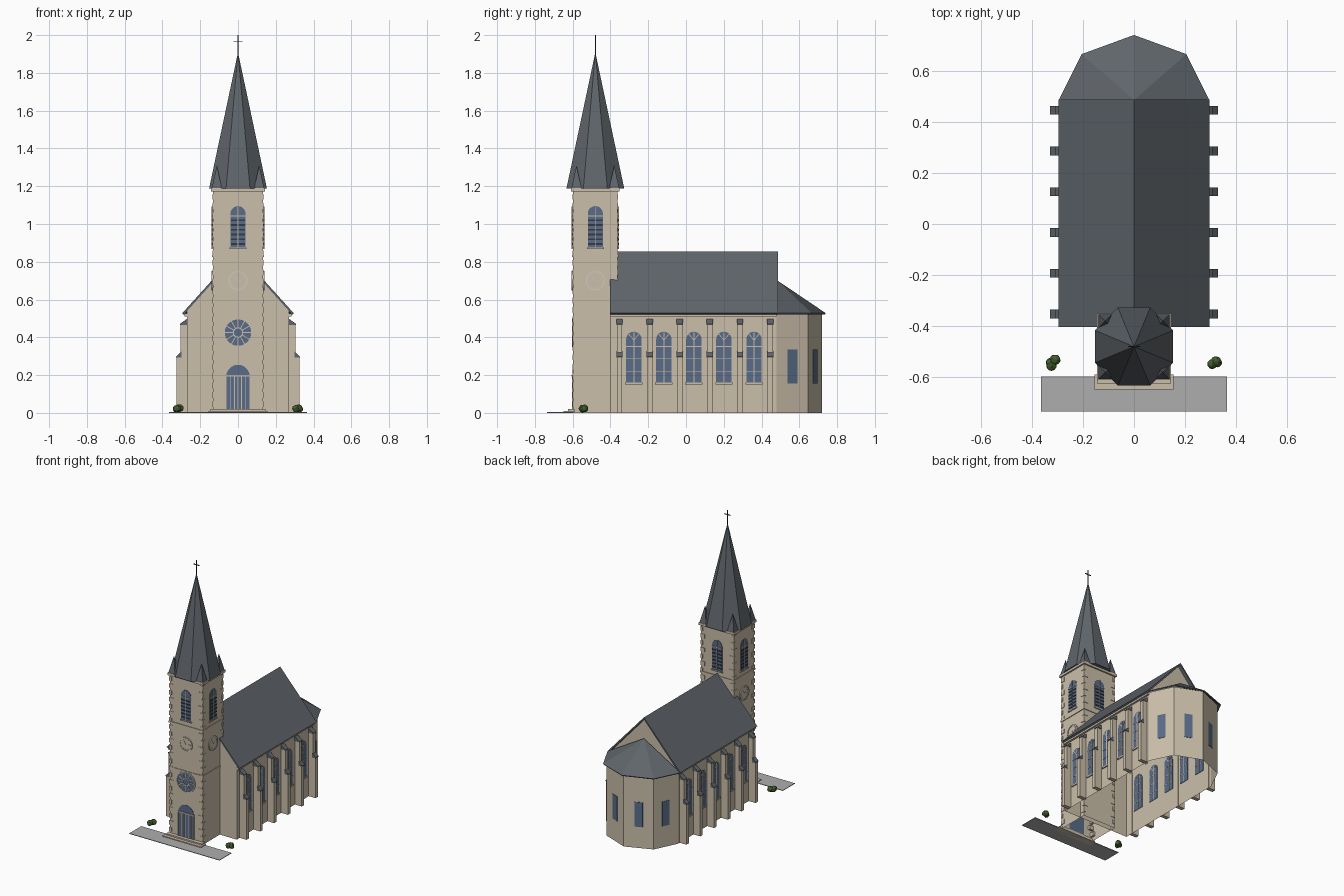
import bpy, bmesh, math, random
from mathutils import Matrix, Vector

if "Cube" in bpy.data.objects:
    bpy.data.objects.remove(bpy.data.objects["Cube"])

random.seed(3)


def mat(name, rgb):
    m = bpy.data.materials.new(name)
    m.diffuse_color = (*rgb, 1)
    m.use_nodes = True
    m.node_tree.nodes["Principled BSDF"].inputs["Base Color"].default_value = m.diffuse_color
    return m


STONE = mat("cream stone", (0.60, 0.52, 0.40))
SLATE = mat("grey slate", (0.115, 0.13, 0.145))
GLASS = mat("blue glass", (0.10, 0.15, 0.25))
PALE = mat("pale stone", (0.62, 0.57, 0.50))
PAVE = mat("grey paving", (0.42, 0.42, 0.42))
LEAF = mat("green leaf", (0.06, 0.11, 0.025))
IRON = mat("dark iron", (0.035, 0.04, 0.05))


def finish(name, bm, material, flip=True):
    if flip:
        bmesh.ops.recalc_face_normals(bm, faces=bm.faces)
    me = bpy.data.meshes.new(name)
    bm.to_mesh(me)
    bm.free()
    me.materials.append(material)
    ob = bpy.data.objects.new(name, me)
    bpy.context.collection.objects.link(ob)
    return ob


def box(bm, x0, x1, y0, y1, z0, z1):
    m = Matrix.Translation(((x0 + x1) / 2, (y0 + y1) / 2, (z0 + z1) / 2))
    bmesh.ops.create_cube(bm, size=1, matrix=m @ Matrix.Diagonal((x1 - x0, y1 - y0, z1 - z0, 1)))


def prism(bm, pts, frame, w0, w1):
    """Extrude a 2D outline (u, z) along the outward direction of a wall frame."""
    a = [bm.verts.new(frame @ Vector((u, w0, v))) for u, v in pts]
    b = [bm.verts.new(frame @ Vector((u, w1, v))) for u, v in pts]
    bm.faces.new(a)
    bm.faces.new(b[::-1])
    for i in range(len(a)):
        j = (i + 1) % len(a)
        bm.faces.new((a[i], b[i], b[j], a[j]))


def wall(x, y, nx, ny):
    """Frame at a wall point: u runs along the wall, w points outward."""
    n = Vector((nx, ny, 0)).normalized()
    return Matrix(((-n.y, n.x, 0, x), (n.x, n.y, 0, y), (0, 0, 1, 0), (0, 0, 0, 1)))


def rect(u0, u1, v0, v1):
    return [(u0, v0), (u1, v0), (u1, v1), (u0, v1)]


def arch(h, z0, z1, n=10):
    return [(-h, z0), (h, z0)] + [(h * math.cos(math.pi * i / n), z1 - h + h * math.sin(math.pi * i / n))
                                  for i in range(n + 1)]


def disc(r, zc, n=24):
    return [(r * math.cos(2 * math.pi * i / n), zc + r * math.sin(2 * math.pi * i / n)) for i in range(n)]


def ring(bm, r0, r1, zc, frame, w0, w1, n=24):
    a, b = disc(r0, zc, n), disc(r1, zc, n)
    for i in range(n):
        j = (i + 1) % n
        prism(bm, [a[i], b[i], b[j], a[j]], frame, w0, w1)


def bar(bm, zc, ang, r0, r1, h, frame, w0, w1):
    c, s = math.cos(ang), math.sin(ang)
    prism(bm, [(r * c - t * s, zc + r * s + t * c) for r, t in rect(r0, r1, -h, h)], frame, w0, w1)


# Nave and apse walls: one open-bottomed shell
outline = [(-.27, -.4), (.27, -.4), (.27, .48), (.19, .645), (0, .72), (-.19, .645), (-.27, .48)]
bm = bmesh.new()
lo = [bm.verts.new((x, y, 0)) for x, y in outline]
hi = [bm.verts.new((x, y, .53)) for x, y in outline]
for i in range(7):
    j = (i + 1) % 7
    bm.faces.new((lo[i], lo[j], hi[j], hi[i]))
finish("nave_walls", bm, STONE, False)

# Gable walls
bm = bmesh.new()
for y, s in ((-.4, 1), (.46, -1)):
    bm.faces.new([bm.verts.new((s * x, y, z)) for x, z in
                  ((-.27, .53), (.27, .53), (.27, .547), (0, .842), (-.27, .547))])
finish("gable_walls", bm, STONE, False)

# Roofs
bm = bmesh.new()
prism(bm, [(-.295, .528), (0, .854), (.295, .528), (.285, .522), (0, .84), (-.285, .522)],
      wall(0, 0, 0, 1), -.403, .487)
finish("nave_roof", bm, SLATE)
bm = bmesh.new()
eave = [(.295, .485), (.205, .665), (0, .74), (-.205, .665), (-.295, .485)]
apex = bm.verts.new((0, .485, .70))
rim = [bm.verts.new((x, y, .528)) for x, y in eave]
for a, b in zip(rim, rim[1:]):
    bm.faces.new((apex, a, b))
roof = finish("apse_roof", bm, SLATE, False)
mod = roof.modifiers.new("thickness", 'SOLIDIFY')
mod.thickness = .008

# Nave cornice, windows, tracery and buttresses on both sides
cor, win, tra, but, cap = (bmesh.new() for _ in range(5))
for s in (-1, 1):
    side = wall(s * .27, 0, s, 0)
    prism(cor, rect(-.4 * s, .48 * s, .51, .527), side, 0, .014)
    for i in range(5):
        f = wall(s * .27, -.276 + .159 * i, s, 0)
        prism(win, arch(.041, .16, .43), f, -.003, .003)
        prism(tra, rect(-.003, .003, .16, .425), f, -.004, .006)
        for z in (.22, .285, .35):
            prism(tra, rect(-.041, .041, z, z + .003), f, -.004, .005)
        for k in (-1, 1):
            bar(tra, .385, math.pi / 2 - k * .7, .0, .042, .002, f, -.004, .005)
        prism(cor, rect(-.046, .046, .15, .16), f, 0, .008)
    for i in range(6):
        y = -.352 + .1595 * i
        for x, z in ((.325, .295), (.305, .468)):
            inner = .27 if z > .4 else .30
            box(but, *sorted((s * .268, s * x)), y - .014, y + .014, 0, z)
            prism(cap, [(s * (x + .003), z - .003), (s * (x + .003), z + .003), (s * inner, z + .03),
                        (s * inner, z - .003)], wall(0, y, 0, -1), -.017, .017)
finish("nave_cornice", cor, STONE)
finish("buttresses", but, STONE)
finish("buttress_caps", cap, SLATE)

# Apse windows
for (x0, y0), (x1, y1) in zip(outline[2:6], outline[3:7]):
    f = wall((x0 + x1) / 2, (y0 + y1) / 2, y1 - y0, x0 - x1)
    prism(win, rect(-.028, .028, .155, .335), f, -.003, .003)
finish("nave_windows", win, GLASS)
finish("window_tracery", tra, STONE)

# Tower shaft: open at the bottom, with string courses, cornice and corner quoins
TX, TY, CY = .133, .118, -.48
bm = bmesh.new()
box(bm, -TX, TX, CY - TY, CY + TY, 0, 1.18)
bm.faces.ensure_lookup_table()
bmesh.ops.delete(bm, geom=[f for f in bm.faces if f.calc_center_median().z < .01], context='FACES')
finish("tower_shaft", bm, STONE)
bm = bmesh.new()
for z, h, o in ((.495, .01, .004), (.825, .012, .005), (1.172, .018, .011)):
    box(bm, -TX - o, TX + o, CY - TY - o, CY + TY + o, z, z + h)
finish("tower_courses", bm, STONE)
bm = bmesh.new()
for i in range(23):
    z = .03 + i * .05
    lx, ly = (.032, .016) if i % 2 else (.016, .032)
    for sx in (-1, 1):
        for sy in (-1, 1):
            xs = sorted((sx * (TX + .003), sx * (TX - lx)))
            ys = sorted((CY + sy * (TY + .003), CY + sy * (TY - ly)))
            box(bm, *xs, *ys, z, z + .03)
finish("tower_quoins", bm, STONE)

# Belfry openings with louvres on four faces
front = wall(0, CY - TY, 0, -1)
faces = [front, wall(TX, CY, 1, 0), wall(-TX, CY, -1, 0), wall(0, CY + TY, 0, 1)]
glass, lou, frame = bmesh.new(), bmesh.new(), bmesh.new()
for f in faces:
    prism(glass, arch(.04, .875, 1.095), f, -.002, .003)
    for i in range(6):
        prism(lou, rect(-.038, .038, .89 + .025 * i, .899 + .025 * i), f, 0, .006)
    prism(frame, rect(-.002, .002, .875, 1.093), f, 0, .007)
    prism(frame, rect(-.04, .04, 1.04, 1.045), f, 0, .007)
    prism(frame, rect(-.045, .045, .867, .875), f, 0, .008)

# Rose window and arched door
prism(glass, disc(.073, .425), front, -.002, .003)
ring(frame, .022, .028, .425, front, 0, .006)
ring(frame, .07, .076, .425, front, 0, .006)
for i in range(12):
    bar(frame, .425, i * math.pi / 6, .026, .072, .0022, front, 0, .005)
prism(glass, arch(.063, .02, .255), front, -.002, .003)
prism(frame, rect(-.066, .066, .192, .2), front, 0, .007)
for u in (-.063, -.038, -.019, 0, .019, .038, .063):
    prism(frame, rect(u - .002, u + .002, .02, .195), front, 0, .006)
finish("tower_glass", glass, GLASS)
finish("belfry_louvres", lou, IRON)
finish("tower_frames", frame, STONE)

# Clocks on the front and both sides
dial, hands = bmesh.new(), bmesh.new()
for f in faces[:3]:
    prism(dial, disc(.05, .70), f, 0, .004)
    ring(hands, .044, .052, .70, f, 0, .007)
    for i in range(12):
        bar(hands, .70, i * math.pi / 6, .034, .042, .0015, f, .003, .006)
    bar(hands, .70, .15, 0, .036, .0015, f, .003, .006)
    bar(hands, .70, 2.2, 0, .026, .0018, f, .003, .006)
finish("clock_dials", dial, STONE)
finish("clock_marks", hands, PALE)

# Octagonal spire and corner pinnacles
bm = bmesh.new()
R, Z0, Z1 = .153 / math.cos(math.pi / 8), 1.188, 1.9
bmesh.ops.create_cone(bm, cap_ends=True, segments=8, radius1=R, radius2=.002, depth=Z1 - Z0,
                      matrix=Matrix.Translation((0, CY, (Z0 + Z1) / 2)) @ Matrix.Rotation(math.pi / 8, 4, 'Z'))
finish("spire", bm, SLATE)
bm = bmesh.new()
for sx in (-1, 1):
    for sy in (-1, 1):
        bmesh.ops.create_cone(bm, cap_ends=True, segments=4, radius1=.038, radius2=0, depth=.122,
                              matrix=Matrix.Translation((sx * .112, CY + sy * .1, 1.249))
                              @ Matrix.Rotation(math.pi / 4, 4, 'Z'))
finish("pinnacles", bm, SLATE)

# Cross
bm = bmesh.new()
box(bm, -.0025, .0025, CY - .0025, CY + .0025, 1.89, 2.0)
box(bm, -.024, .024, CY - .0025, CY + .0025, 1.965, 1.97)
finish("cross", bm, IRON)

# Entrance steps and paving
bm = bmesh.new()
box(bm, -.155, .155, -.648, -.59, 0, .01)
box(bm, -.145, .145, -.625, -.59, .01, .02)
finish("entrance_steps", bm, STONE)
bm = bmesh.new()
box(bm, -.365, .365, -.735, -.597, 0, .004)
finish("paving", bm, PAVE)

# Bushes
for name, x, s in (("bush_left", -.315, 1), ("bush_right", .315, -1)):
    bm = bmesh.new()
    for dx, dy, r in ((-.008, -.014, .02), (.006, .01, .021), (.012 * -s, .0, .018)):
        p = Matrix.Translation((x + dx, -.542 + dy * (1 if s > 0 else .4), r + .003))
        geo = bmesh.ops.create_icosphere(bm, subdivisions=2, radius=r, matrix=p)
        for v in geo["verts"]:
            v.co += Vector([random.uniform(-.0015, .0015) for _ in range(3)])
    finish(name, bm, LEAF)
